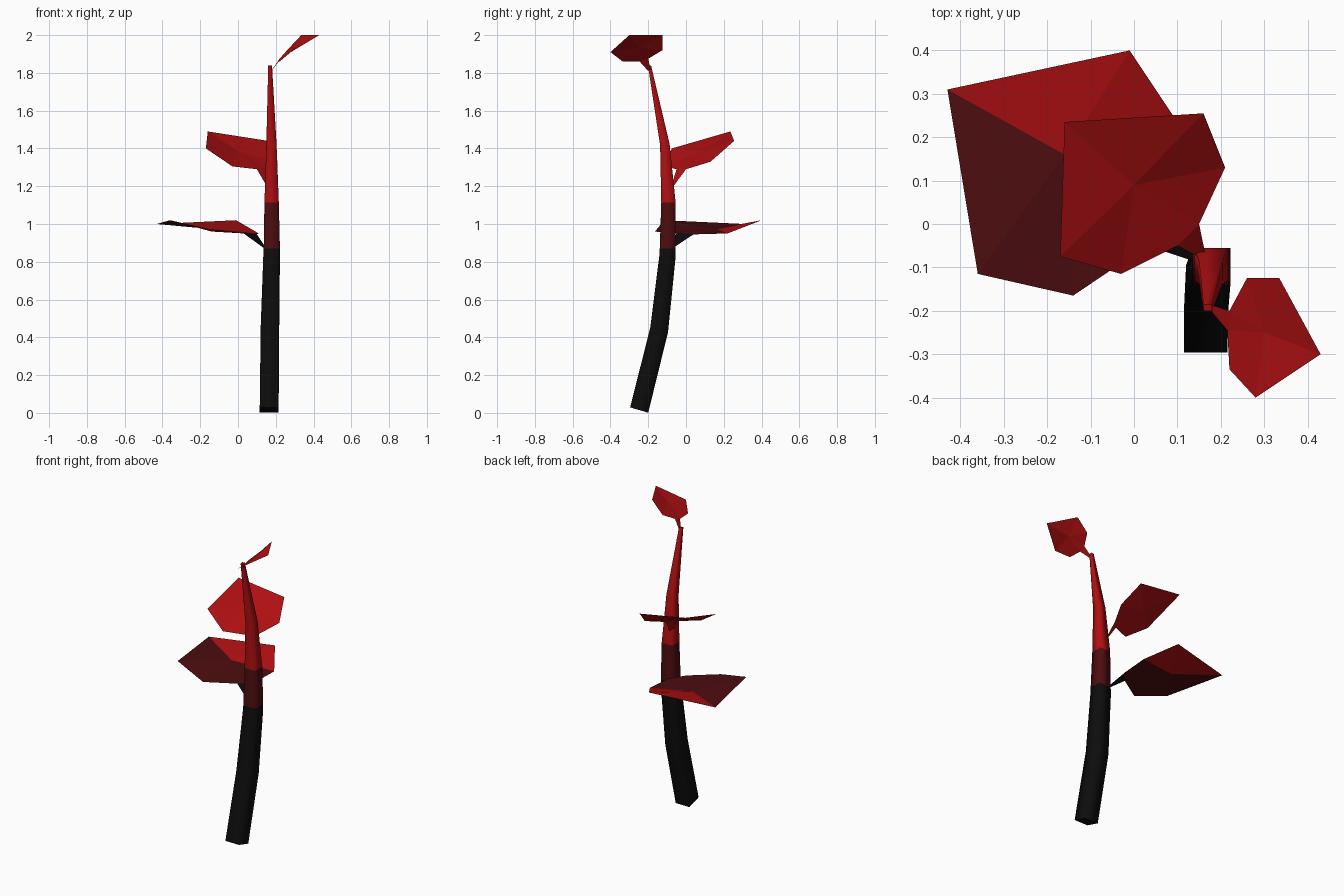
import bpy
import bmesh
from mathutils import Vector

if "Cube" in bpy.data.objects:
    bpy.data.objects.remove(bpy.data.objects["Cube"])


def material(name, colour):
    mat = bpy.data.materials.new(name)
    mat.use_nodes = True
    mat.diffuse_color = colour
    bsdf = mat.node_tree.nodes["Principled BSDF"]
    bsdf.inputs["Base Color"].default_value = colour
    bsdf.inputs["Roughness"].default_value = 0.9
    return mat


BLACK = material("charcoal black", (0.004, 0.004, 0.004, 1))
DARK = material("dark red", (0.075, 0.004, 0.005, 1))
RED = material("bright red", (0.43, 0.005, 0.006, 1))
MATERIALS = [BLACK, DARK, RED]


def finish(bm, name):
    mesh = bpy.data.meshes.new(name)
    bm.to_mesh(mesh)
    bm.free()
    for mat in MATERIALS:
        mesh.materials.append(mat)
    obj = bpy.data.objects.new(name, mesh)
    bpy.context.collection.objects.link(obj)
    return obj


def build_stem(rings):
    """Square tapered tube; each ring is x, y, z, half width, half depth, tilt."""
    bm = bmesh.new()
    loops = []
    for x, y, z, w, d, tilt in rings:
        loops.append([bm.verts.new((x + sx * w, y + sy * d, z - sy * tilt))
                      for sx, sy in ((-1, -1), (1, -1), (1, 1), (-1, 1))])
    for low, high in zip(loops, loops[1:]):
        for i in range(4):
            j = (i + 1) % 4
            face = bm.faces.new((low[i], low[j], high[j], high[i]))
            face.smooth = True
            # Colour bands by height
            z = face.calc_center_median().z
            face.material_index = 0 if z < 0.87 else 1 if z < 1.115 else 2
    bm.faces.new(loops[0][::-1])
    bm.faces.new(loops[-1]).material_index = 2
    return finish(bm, "stem")


def build_leaf(name, centre, outline, root, stalk_colour, dark_below_y=None):
    """Folded fan around a centre; outline points 3 and 4 meet the stalk."""
    bm = bmesh.new()
    mid = bm.verts.new(centre)
    rim = [bm.verts.new(p) for p in outline]
    for i, vert in enumerate(rim):
        face = bm.faces.new((mid, rim[(i + 1) % len(rim)], vert))
        y = face.calc_center_median().y
        dark = dark_below_y is not None and y < dark_below_y
        face.material_index = 1 if dark else 2
    # Flat stalk narrowing towards the stem
    side = (rim[3].co - rim[4].co).normalized() * 0.008
    a = bm.verts.new(Vector(root) + side)
    b = bm.verts.new(Vector(root) - side)
    bm.faces.new((rim[3], rim[4], b, a)).material_index = stalk_colour
    return finish(bm, name)


build_stem([
    (0.165, -0.248, 0.015, 0.050, 0.048, 0.014),
    (0.169, -0.142, 0.440, 0.049, 0.047, 0.012),
    (0.178, -0.098, 0.830, 0.044, 0.043, 0.004),
    (0.179, -0.097, 0.870, 0.043, 0.042, 0),
    (0.178, -0.093, 1.115, 0.038, 0.038, 0),
    (0.177, -0.112, 1.420, 0.027, 0.025, -0.004),
    (0.170, -0.193, 1.838, 0.010, 0.008, -0.002),
])

build_leaf("lower_leaf", (-0.16, 0.16, 0.975), [
    (-0.43, 0.31, 1.00), (-0.01, 0.40, 1.02), (0.11, 0.22, 0.95),
    (0.10, 0.04, 0.945), (0.03, -0.05, 0.95),
    (-0.14, -0.165, 0.96), (-0.36, -0.115, 1.02),
], (0.145, -0.08, 0.87), 0, dark_below_y=0.2)

build_leaf("middle_leaf", (0.0, 0.09, 1.385), [
    (-0.16, 0.235, 1.49), (0.16, 0.255, 1.44), (0.21, 0.13, 1.33),
    (0.15, 0.0, 1.29), (0.10, -0.05, 1.29),
    (-0.03, -0.115, 1.305), (-0.17, -0.075, 1.40),
], (0.158, -0.072, 1.20), 2)

build_leaf("top_leaf", (0.30, -0.25, 1.935), [
    (0.43, -0.30, 2.0), (0.28, -0.40, 1.91), (0.22, -0.335, 1.86),
    (0.215, -0.245, 1.86), (0.22, -0.20, 1.875),
    (0.26, -0.125, 1.92), (0.335, -0.125, 2.0),
], (0.18, -0.195, 1.815), 2)
